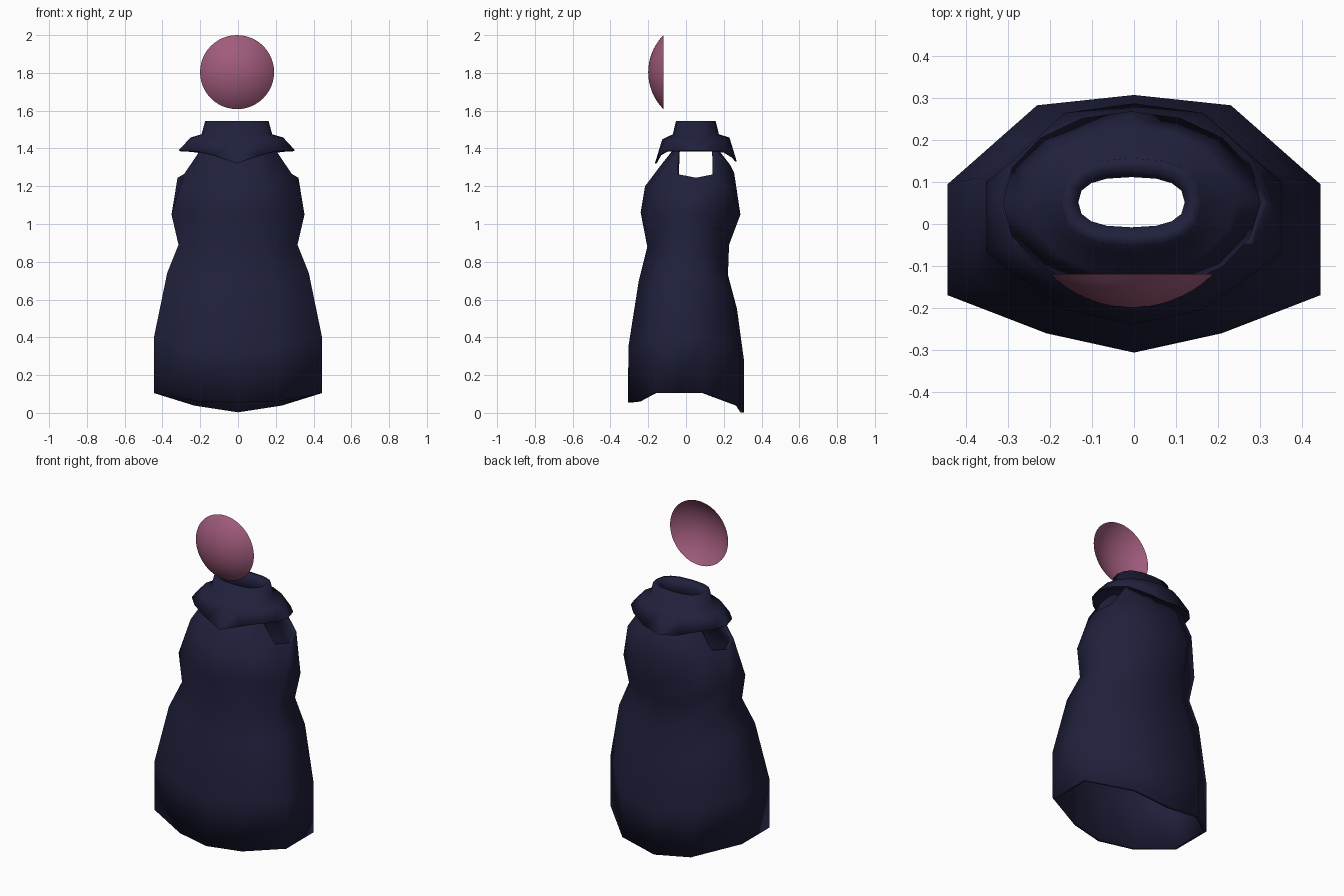
import bpy, bmesh, math

if "Cube" in bpy.data.objects:
    bpy.data.objects.remove(bpy.data.objects["Cube"])


def material(name, rgb):
    m = bpy.data.materials.new(name)
    m.diffuse_color = (*rgb, 1)
    m.use_nodes = True
    m.node_tree.nodes["Principled BSDF"].inputs["Base Color"].default_value = m.diffuse_color
    return m


NAVY = material("navy cloth", (0.0145, 0.0145, 0.046))
ROSE = material("rose mask", (0.35, 0.105, 0.20))


def loft(name, rings, mat, angle, skip=lambda i, j: False, merge=False, wrap=False, thick=0):
    """Join closed rings of points with quads, leaving out skipped faces."""
    bm = bmesh.new()
    rows = [[bm.verts.new(p) for p in r] for r in rings]
    n = len(rows[0])
    for i in range(len(rows) - (0 if wrap else 1)):
        a, b = rows[i], rows[(i + 1) % len(rows)]
        for j in range(n):
            if not skip(i, j):
                k = (j + 1) % n
                bm.faces.new((a[j], a[k], b[k], b[j]))
    if merge:
        bmesh.ops.remove_doubles(bm, verts=bm.verts, dist=1e-5)
    me = bpy.data.meshes.new(name)
    bm.to_mesh(me)
    bm.free()
    me.materials.append(mat)
    ob = bpy.data.objects.new(name, me)
    bpy.context.collection.objects.link(ob)
    bpy.ops.object.select_all(action='DESELECT')
    ob.select_set(True)
    bpy.context.view_layer.objects.active = ob
    if thick:
        mod = ob.modifiers.new("lining", 'SOLIDIFY')
        mod.thickness = thick
        mod.offset = -1
        bpy.ops.object.modifier_apply(modifier=mod.name)
    bpy.ops.object.shade_smooth_by_angle(angle=math.radians(angle))
    return ob


def robe_ring(hx, zs, yf, zf, yb, zb, sf, sb, sx):
    """Twelve points: front, right side, back, then the mirrored left side."""
    lift = 0.02 if sx < hx else 0
    right = [(hx * 0.47, yf * 0.85, zf + (zs - zf) * 0.1),
             (sx, sf, zs + lift),
             (hx, (sf + sb) / 2, zs),
             (sx, sb, zs + lift),
             (hx * 0.52, yb * 0.92, zb + (zs - zb) * 0.35)]
    left = [(-x, y, z) for x, y, z in reversed(right)]
    return [(0, yf, zf)] + right + [(0, yb, zb)] + left


# Robe from hem to neck: half width, side z, front y/z, back y/z, side span, side x
robe = [robe_ring(*r) for r in (
    (0.445, 0.105, -0.307, 0.055, 0.308, 0.003, -0.17, 0.095, 0.445),
    (0.445, 0.40, -0.305, 0.35, 0.308, 0.27, -0.17, 0.095, 0.445),
    (0.375, 0.74, -0.25, 0.70, 0.27, 0.55, -0.13, 0.11, 0.375),
    (0.315, 0.89, -0.205, 0.88, 0.222, 0.73, -0.09, 0.10, 0.315),
    (0.352, 1.05, -0.24, 1.06, 0.228, 0.89, -0.07, 0.10, 0.352),
    (0.32, 1.245, -0.217, 1.20, 0.288, 1.05, -0.05, 0.155, 0.285),
    (0.20, 1.39, -0.13, 1.315, 0.255, 1.27, -0.05, 0.155, 0.20),
    (0.15, 1.44, -0.03, 1.44, 0.135, 1.44, 0.0, 0.10, 0.14))]
# The side faces above the fifth ring stay open as armholes
loft("robe", robe, NAVY, 180, lambda i, j: i >= 5 and j in (2, 3, 8, 9), thick=0.02)


def oval(hx, hy, z, front=0, back=0, square=1.0, n=16):
    pts = []
    for k in range(n):
        a = math.tau * k / n
        c, s = math.cos(a), math.sin(a)
        drop = front * abs(s) ** 12 if s < 0 else back * s ** 6
        pts.append((hx * math.copysign(abs(c) ** square, c) - 0.006,
                    0.052 + hy * math.copysign(abs(s) ** square, s), z - drop))
    return pts


# Collar: inner wall, underside, pointed rim, sloping cape, upright neck
collar = [oval(0.128, 0.06, 1.44, square=0.8),
          oval(0.22, 0.155, 1.435), oval(0.298, 0.208, 1.385, 0.065, 0.055),
          oval(0.308, 0.217, 1.39, 0.07, 0.06),
          oval(0.245, 0.178, 1.458, 0.01, 0), oval(0.187, 0.122, 1.475, square=0.85),
          oval(0.168, 0.105, 1.545, square=0.8), oval(0.145, 0.08, 1.545, square=0.8),
          oval(0.127, 0.06, 1.525, square=0.8)]
loft("collar", collar, NAVY, 100, wrap=True)

# Mask: shallow open spherical cap facing forward
R, RIM, STEPS, N = 0.278, 0.196, 10, 48
half = math.asin(RIM / R)
mask = []
for i in range(STEPS + 1):
    t = half * (1 - i / STEPS)
    mask.append([(-0.005 + R * math.sin(t) * math.cos(math.tau * k / N),
                  -0.2 + R * (1 - math.cos(t)),
                  1.804 + R * math.sin(t) * math.sin(math.tau * k / N)) for k in range(N)])
loft("mask", mask, ROSE, 60, merge=True)
